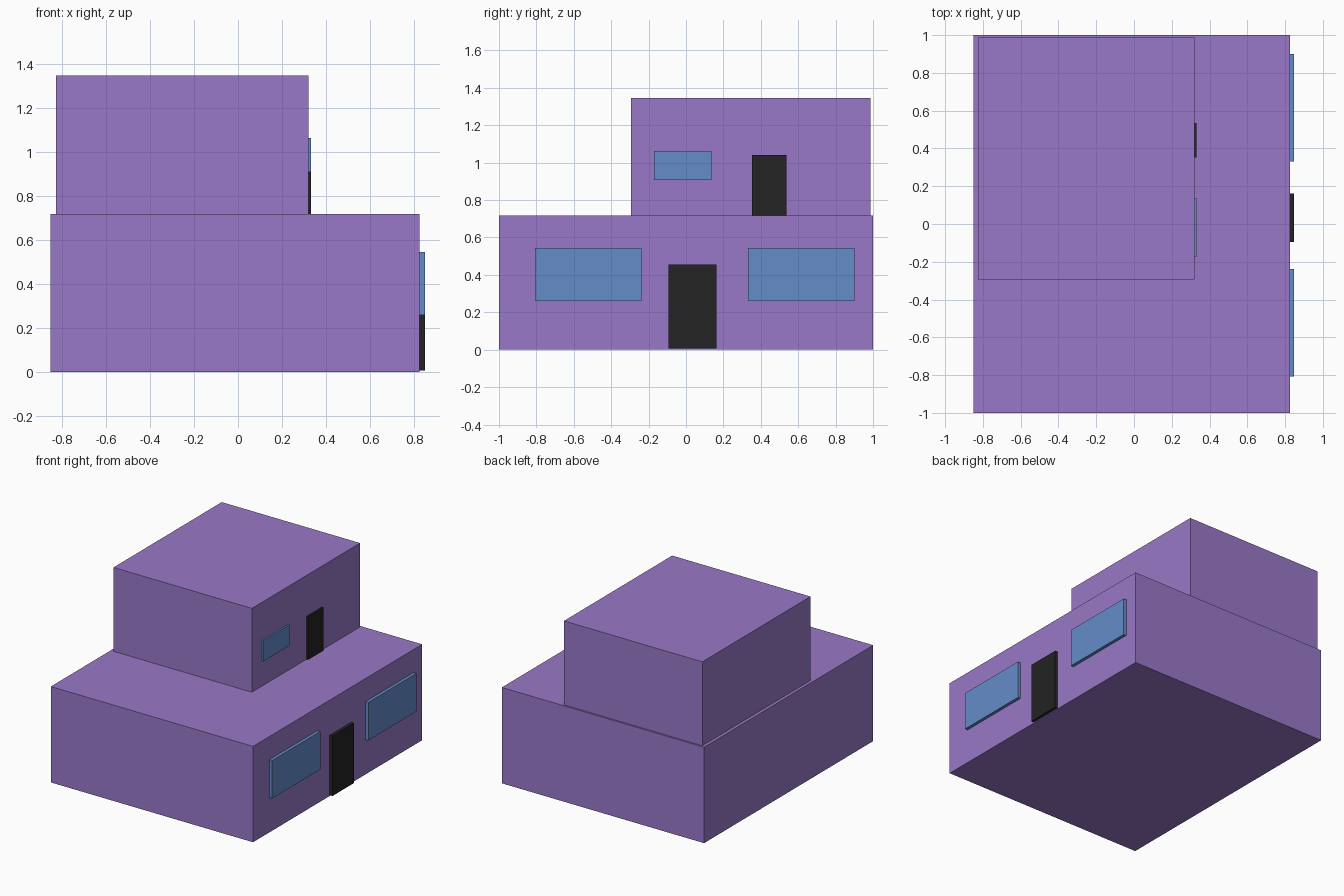
import bpy

if "Cube" in bpy.data.objects:
    bpy.data.objects.remove(bpy.data.objects["Cube"])


def material(name, rgb):
    m = bpy.data.materials.new(name)
    m.diffuse_color = (*rgb, 1.0)
    m.use_nodes = True
    m.node_tree.nodes["Principled BSDF"].inputs["Base Color"].default_value = m.diffuse_color
    return m


WALL = material("purple_wall", (0.32, 0.19, 0.58))
GLASS = material("blue_glass", (0.127, 0.263, 0.584))
DARK = material("dark_door", (0.017, 0.017, 0.017))


def box(name, x, y, z, mat):
    """Axis-aligned box from (min, max) ranges."""
    ranges = (x, y, z)
    bpy.ops.mesh.primitive_cube_add(size=1, location=[(a + b) / 2 for a, b in ranges])
    ob = bpy.context.object
    ob.name = name
    ob.scale = [b - a for a, b in ranges]
    bpy.ops.object.transform_apply(location=False, rotation=False, scale=True)
    ob.data.materials.append(mat)
    return ob


# Two stacked storeys
box("lower_storey", (-0.85, 0.825), (-1.0, 1.0), (0.0, 0.718), WALL)
box("upper_storey", (-0.826, 0.32), (-0.293, 0.987), (0.718, 1.346), WALL)

# Lower storey openings on the right wall
lower_x = (0.825, 0.848)
for name, y in (("lower_window_front", (-0.807, -0.238)),
                ("lower_window_back", (0.331, 0.9))):
    box(name, lower_x, y, (0.26, 0.545), GLASS)
box("lower_door", lower_x, (-0.094, 0.162), (0.006, 0.455), DARK)

# Upper storey openings on the right wall
upper_x = (0.32, 0.332)
box("upper_window", upper_x, (-0.172, 0.137), (0.907, 1.063), GLASS)
box("upper_door", upper_x, (0.353, 0.536), (0.718, 1.04), DARK)
